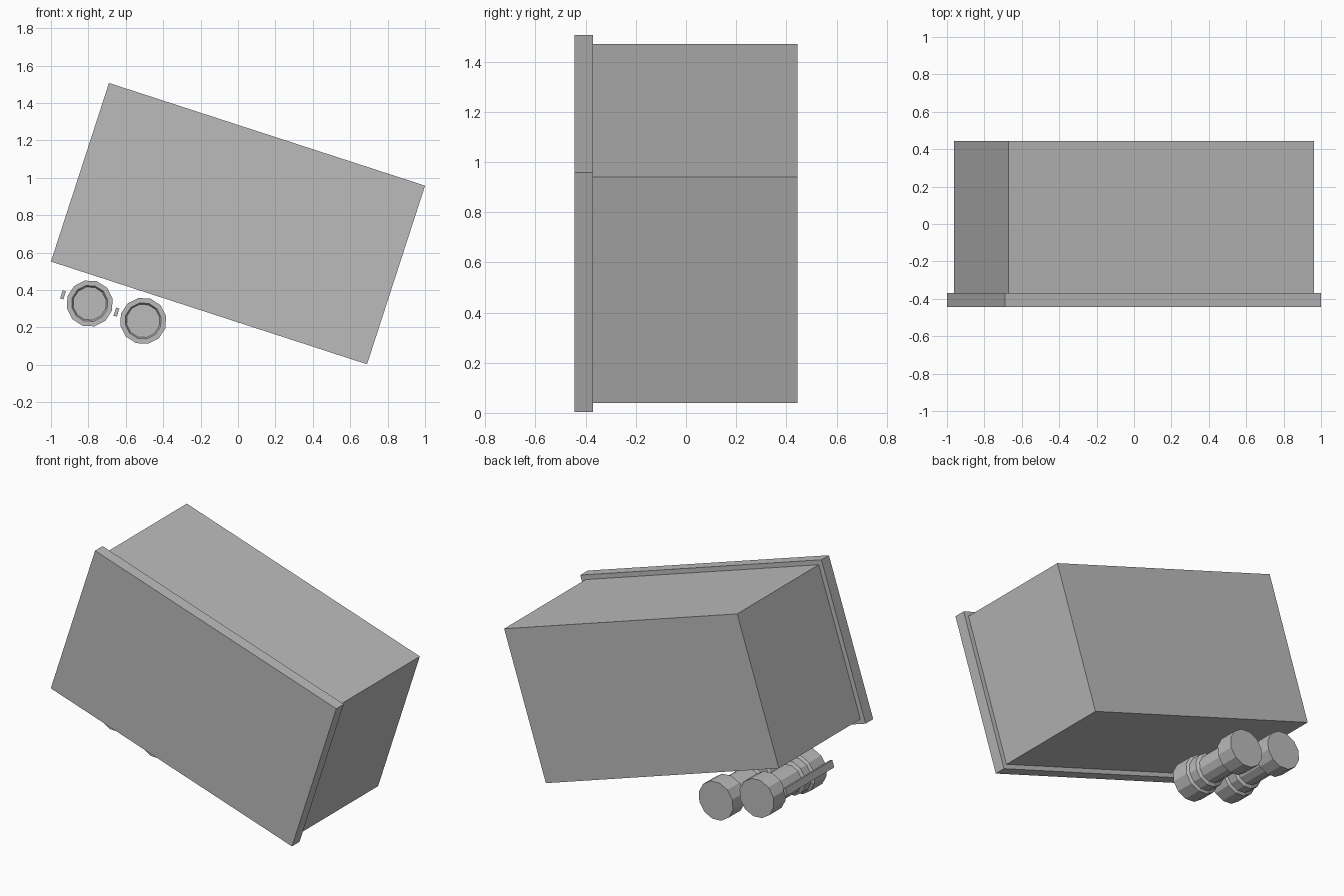
import bpy, bmesh, math
from mathutils import Matrix, Vector

if "Cube" in bpy.data.objects:
    bpy.data.objects.remove(bpy.data.objects["Cube"])

TILT = math.radians(18)          # whole model leans down to the right
ROT = Matrix.Rotation(TILT, 4, 'Y')

grey = bpy.data.materials.new("plain_grey")
grey.diffuse_color = (0.5, 0.5, 0.5, 1)
grey.use_nodes = True
grey.node_tree.nodes["Principled BSDF"].inputs["Base Color"].default_value = grey.diffuse_color


def finish(name, bm):
    bmesh.ops.recalc_face_normals(bm, faces=bm.faces[:])
    me = bpy.data.meshes.new(name)
    bm.to_mesh(me)
    bm.free()
    me.materials.append(grey)
    ob = bpy.data.objects.new(name, me)
    bpy.context.collection.objects.link(ob)
    return ob


def tilted_box(name, centre, size):
    bm = bmesh.new()
    bmesh.ops.create_cube(bm, size=1)
    m = Matrix.Translation(centre) @ ROT @ Matrix.Diagonal((*size, 1))
    bmesh.ops.transform(bm, matrix=m, verts=bm.verts[:])
    return finish(name, bm)


def lathe(name, x, z, profile, sides=12):
    """Revolve (radius, y) points around an axis parallel to y."""
    bm = bmesh.new()
    rings = []
    for r, y in profile:
        ring = []
        for i in range(sides):
            a = 2 * math.pi * i / sides - TILT
            ring.append(bm.verts.new((x + r * math.cos(a), y, z + r * math.sin(a))))
        rings.append(ring)
    for a, b in zip(rings, rings[1:]):
        for i in range(sides):
            j = (i + 1) % sides
            bm.faces.new((a[i], a[j], b[j], b[i]))
    bm.faces.new(rings[0])
    bm.faces.new(rings[-1])
    return finish(name, bm)


# main body and the slightly larger front panel
tilted_box("body", (0, 0.0375, 0.755), (1.717, 0.815, 0.946))
tilted_box("front_panel", (0, -0.4075, 0.755), (1.777, 0.075, 1.004))

# twin stepped barrels under the low corner, each with a side rail
PROFILE = [(0.09, -0.085), (0.098, -0.10), (0.125, -0.10), (0.125, 0.02),
           (0.108, 0.03), (0.108, 0.09), (0.088, 0.10), (0.088, 0.29),
           (0.122, 0.305), (0.122, 0.425)]
for n, (x, z) in enumerate([(-0.793, 0.328), (-0.507, 0.235)], 1):
    lathe(f"barrel_{n}", x, z, PROFILE)
    off = ROT @ Vector((-0.15, 0, 0))
    tilted_box(f"side_rail_{n}", (x + off.x, 0.11, z + off.z), (0.018, 0.47, 0.045))
